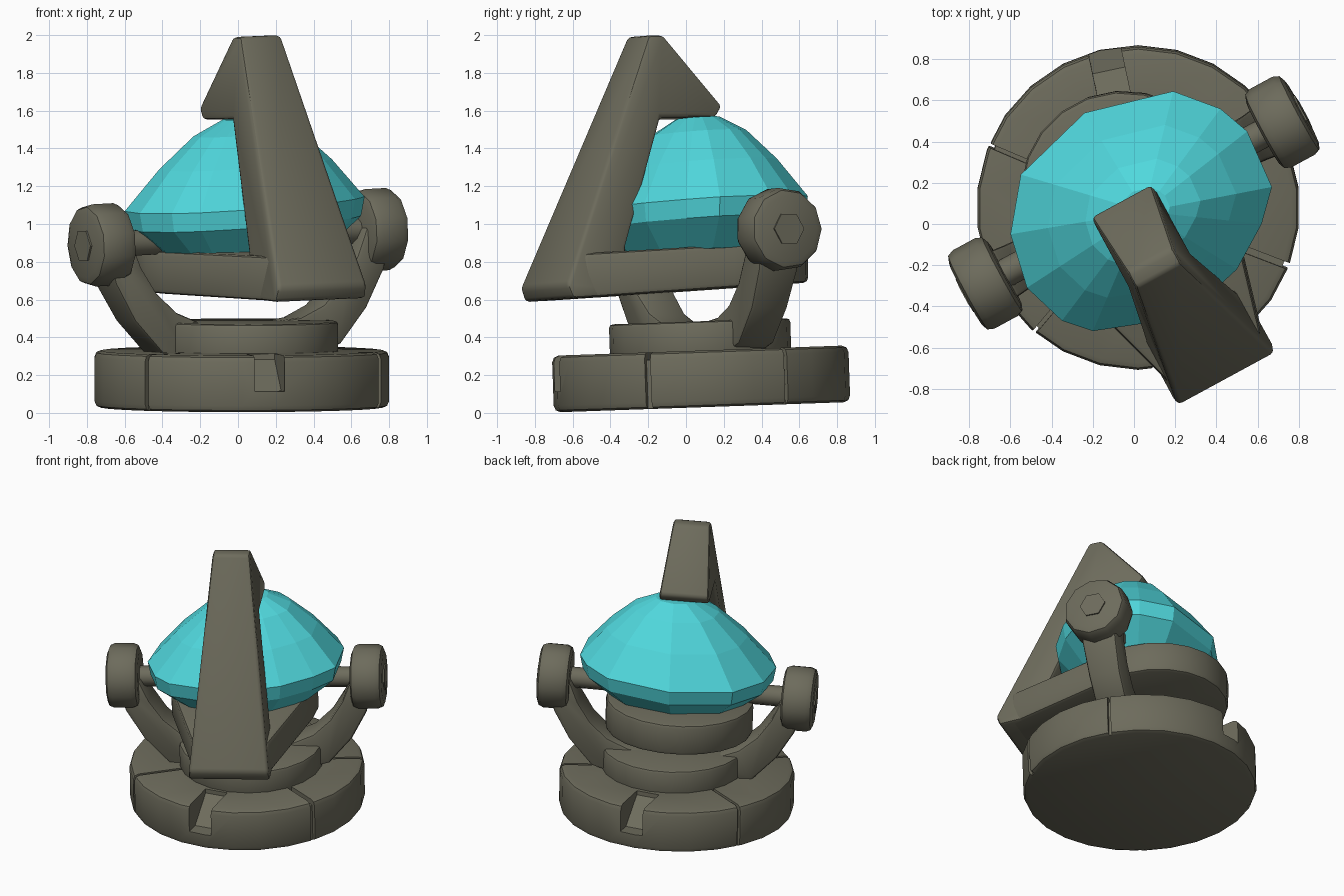
import bpy, bmesh, math
from mathutils import Matrix, Vector

if "Cube" in bpy.data.objects:
    bpy.data.objects.remove(bpy.data.objects["Cube"])


def material(name, rgb):
    m = bpy.data.materials.new(name)
    m.diffuse_color = (*rgb, 1)
    m.use_nodes = True
    m.node_tree.nodes["Principled BSDF"].inputs["Base Color"].default_value = m.diffuse_color
    return m


STONE = material("grey stone", (0.153, 0.148, 0.107))
CYAN = material("cyan crystal", (0.08, 0.68, 0.72))
# Frame and yoke share a turned local frame: x = pivot axis, -y = slab side
TURN = Matrix.Translation((0, 0.1, 0)) @ Matrix.Rotation(math.radians(28.5), 4, 'Z')


def rolled(z, degrees):
    """Turned frame, also rolled about its own y axis at height z."""
    pivot = Vector((0, 0, z))
    return (TURN @ Matrix.Translation(pivot)
            @ Matrix.Rotation(math.radians(degrees), 4, 'Y') @ Matrix.Translation(-pivot))


def bevel_sharp(bm, width, angle=40):
    edges = [e for e in bm.edges if len(e.link_faces) == 2
             and e.calc_face_angle() > math.radians(angle)]
    bmesh.ops.bevel(bm, geom=edges, offset=width, segments=2, profile=0.5, affect='EDGES')


def finish(name, bm, mat, matrix=Matrix(), smooth=True):
    bmesh.ops.recalc_face_normals(bm, faces=bm.faces)
    me = bpy.data.meshes.new(name)
    bm.transform(matrix)
    bm.to_mesh(me)
    bm.free()
    me.materials.append(mat)
    ob = bpy.data.objects.new(name, me)
    bpy.context.collection.objects.link(ob)
    if smooth:
        shade(me)
    return ob


def shade(me):
    me.shade_smooth()
    me.set_sharp_from_angle(angle=math.radians(38))


def disc(name, radius, depth, sides, bevel, matrix):
    bm = bmesh.new()
    bmesh.ops.create_cone(bm, cap_ends=True, segments=sides, radius1=radius,
                          radius2=radius, depth=depth)
    if bevel:
        bevel_sharp(bm, bevel, 60)
    return finish(name, bm, STONE, matrix)


def prism(profile, half):
    """Extrude an (a, z) profile sideways; half(z) gives the half width."""
    bm = bmesh.new()
    sides = [[bm.verts.new((a, s * half(z), z)) for a, z in profile] for s in (-1, 1)]
    bm.faces.new(sides[0])
    bm.faces.new(sides[1][::-1])
    n = len(profile)
    for i in range(n):
        j = (i + 1) % n
        bm.faces.new((sides[0][j], sides[0][i], sides[1][i], sides[1][j]))
    bmesh.ops.recalc_face_normals(bm, faces=bm.faces)
    return bm


# Base disc and step, leaning slightly forward
lean = Matrix.Rotation(math.radians(2), 4, 'X')
base_at = Matrix.Translation((0.02, 0.08, 0.18)) @ lean
base = disc("base_disc", 0.785, 0.30, 26, 0.035, base_at)
disc("base_step", 0.48, 0.2, 22, 0.02, Matrix.Translation((0.055, 0.075, 0.385)) @ lean)

# Ramped notches and thin cracks cut into the base disc
NOTCH = [(0.5, 0.3), (0.5, 0.12), (0.68, -0.04), (0.95, -0.04), (0.95, 0.3)]
CRACK = [(0.42, 0.3), (0.42, 0.125), (0.755, 0.11), (0.755, -0.3), (0.95, -0.3), (0.95, 0.3)]
cutters = []
for deg, profile, half in ((-79, NOTCH, 0.08), (102, NOTCH, 0.08), (-21, CRACK, 0.016),
                           (35, CRACK, 0.01), (157, CRACK, 0.01), (-130, CRACK, 0.01)):
    cut = finish("notch_cutter", prism(profile, lambda z, h=half: h), STONE,
                 base_at @ Matrix.Rotation(math.radians(deg), 4, 'Z'), False)
    cut.hide_render = True
    mod = base.modifiers.new("cut", 'BOOLEAN')
    mod.operation, mod.solver, mod.object = 'DIFFERENCE', 'EXACT', cut
    cutters.append(cut)
bpy.context.view_layer.update()
cut_mesh = bpy.data.meshes.new_from_object(
    base.evaluated_get(bpy.context.evaluated_depsgraph_get()))
base.modifiers.clear()
base.data = cut_mesh
shade(cut_mesh)
for cut in cutters:
    bpy.data.objects.remove(cut)

# U-shaped yoke
yoke_at = rolled(0.93, -2.8)
inner = [(0.1, 0.47), (0.3, 0.49), (0.44, 0.55), (0.56, 0.66), (0.65, 0.8), (0.71, 0.95)]
outer = [(0.86, 0.9), (0.81, 0.72), (0.7, 0.52), (0.54, 0.34), (0.4, 0.3)]
half_u = inner + outer
yoke = prism(half_u + [(-a, z) for a, z in reversed(half_u)],
             lambda z: 0.108 + 0.05 * max(0, z - 0.5))
bevel_sharp(yoke, 0.02, 50)
finish("yoke", yoke, STONE, yoke_at)

# Knobs, their hexagonal caps and axles on both ends
for side, word in ((-1, "left"), (1, "right")):
    def at(u):
        return (yoke_at @ Matrix.Translation((side * u, 0, 0.93))
                @ Matrix.Rotation(math.radians(90), 4, 'Y'))
    disc(word + "_knob", 0.22, 0.215, 11, 0.045, at(0.822))
    disc(word + "_knob_cap", 0.09, 0.025, 6, 0, at(0.926))
    disc(word + "_axle", 0.07, 0.3, 10, 0, at(0.62))

# Teardrop cradle plate: convex outline of a disc and the slab's foot
frame_at = rolled(0.75, -2.2)
plate = bmesh.new()
outline = [(-0.02 + 0.495 * math.cos(t * math.tau / 22), -0.07 + 0.495 * math.sin(t * math.tau / 22))
           for t in range(22)] + [(-0.26, 0.86), (0.24, 0.86)]
for u, v in outline:
    plate.verts.new((u, -v, 0.652 - 0.06 * v))
    plate.verts.new((u, -v, 0.878 - 0.05 * v))
hull = bmesh.ops.convex_hull(plate, input=plate.verts)
bmesh.ops.delete(plate, geom=[g for g in hull["geom_interior"]
                              if isinstance(g, bmesh.types.BMVert)], context='VERTS')
bmesh.ops.dissolve_limit(plate, angle_limit=math.radians(2), verts=plate.verts, edges=plate.edges)
bevel_sharp(plate, 0.025, 50)
finish("cradle_plate", plate, STONE, frame_at)

# Leaning slab with the hooked top that grips the crystal
hook = [(0.965, 0.67), (0.935, 0.597), (0.55, 0.62), (0.6, 0.86), (0.33, 1.56),
        (-0.005, 1.56), (-0.045, 1.62), (0.28, 1.996), (0.37, 1.996)]
slab = prism(hook, lambda z: 0.124 + 0.108 * (2 - z))
bevel_sharp(slab, 0.022, 30)
finish("leaning_slab", slab, STONE, frame_at @ Matrix.Translation((-0.015, 0, 0))
       @ Matrix.Rotation(math.radians(-90), 4, 'Z'))

# Faceted crystal: one irregular outline scaled into rings
girdle = [(0.67, 0.18), (0.55, 0.45), (0.42, 0.56), (0.19, 0.645), (-0.24, 0.54),
          (-0.55, 0.24), (-0.6, -0.05), (-0.52, -0.31), (-0.35, -0.47), (-0.2, -0.52),
          (0, -0.49), (0.25, -0.45), (0.5, -0.22), (0.62, 0)]
gem = bmesh.new()
rings = []
for scale, z in ((0.68, 0.84), (0.97, 1.0), (1, 1.1), (0.72, 1.31), (0.44, 1.475), (0.2, 1.555)):
    ring = []
    for x, y in girdle:
        px, py = 0.05 + (x - 0.05) * scale, 0.06 + (y - 0.06) * scale
        ring.append(gem.verts.new((px, py, z + 0.05 * px + 0.06 * py)))
    rings.append(ring)
n = len(girdle)
for low, high in zip(rings, rings[1:]):
    for i in range(n):
        j = (i + 1) % n
        gem.faces.new((low[i], low[j], high[j], high[i]))
gem.faces.new(rings[0][::-1])
gem.faces.new(rings[-1])
bmesh.ops.triangulate(gem, faces=gem.faces)
finish("crystal", gem, CYAN, smooth=False)
